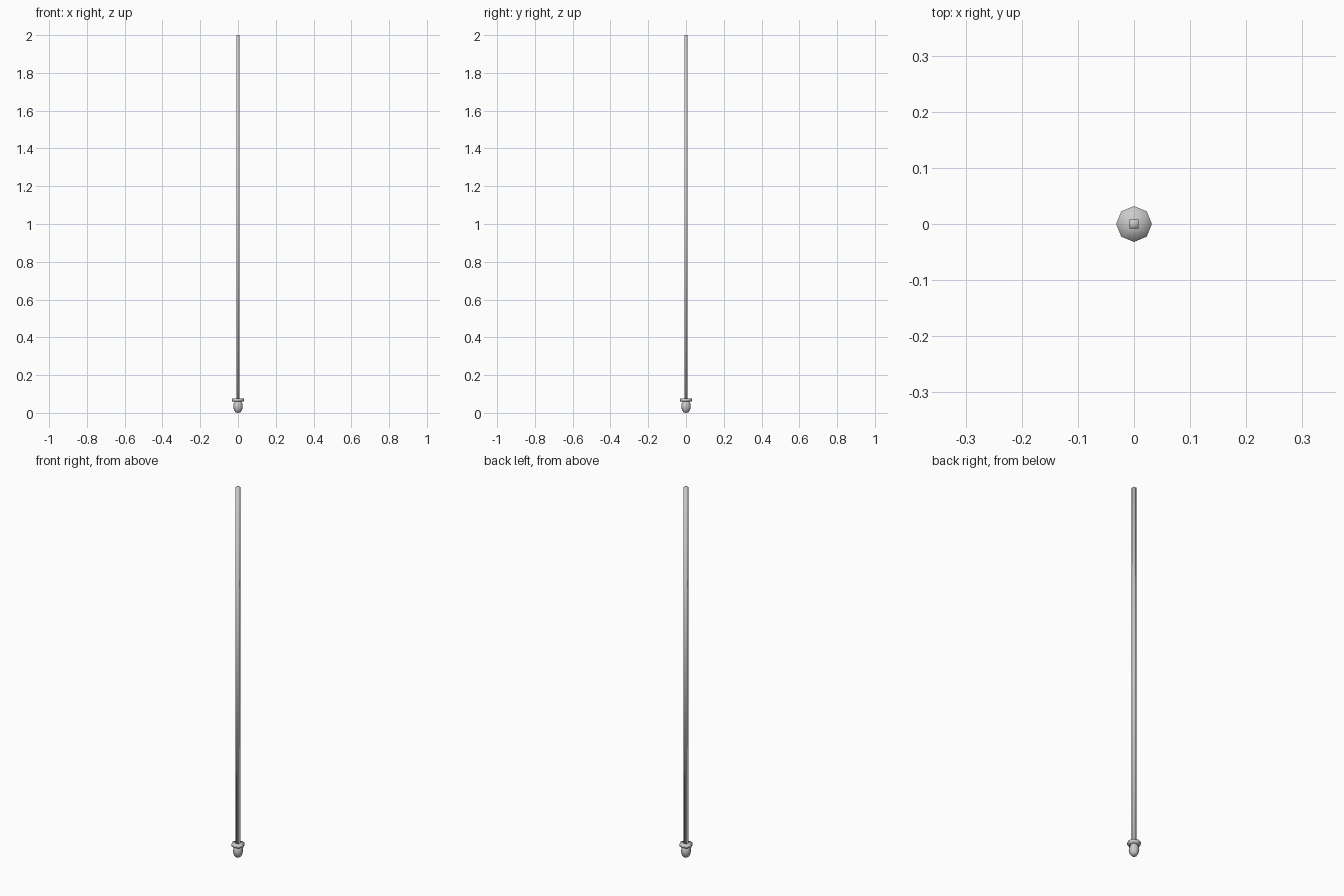
import bpy, bmesh, math

if "Cube" in bpy.data.objects:
    bpy.data.objects.remove(bpy.data.objects["Cube"])


def lathe(name, profile, sides, turn=0.0):
    """Revolve a (radius, z) profile around z; radius 0 closes to a point."""
    bm = bmesh.new()
    rings = []
    for r, z in profile:
        if r == 0:
            rings.append([bm.verts.new((0, 0, z))] * sides)
        else:
            rings.append([bm.verts.new((r * math.cos(turn + math.tau * i / sides),
                                        r * math.sin(turn + math.tau * i / sides), z))
                          for i in range(sides)])
    for a, b in zip(rings, rings[1:]):
        for i in range(sides):
            j = (i + 1) % sides
            bm.faces.new(dict.fromkeys((a[i], a[j], b[j], b[i])))
    bmesh.ops.recalc_face_normals(bm, faces=bm.faces)
    mesh = bpy.data.meshes.new(name)
    bm.to_mesh(mesh)
    bm.free()
    mesh.shade_smooth()
    obj = bpy.data.objects.new(name, mesh)
    bpy.context.collection.objects.link(obj)
    return obj


# Square rod, flat sides facing the axes
h = 0.008 * math.sqrt(2)
lathe("rod", [(0, 0.068), (h, 0.068), (h, 2.0), (0, 2.0)], 4, math.pi / 4)

# Eight-sided collar disc
lathe("collar", [(0, 0.061), (0.032, 0.061), (0.032, 0.075), (0, 0.075)], 8)

# Egg-shaped end knob
lathe("knob", [(0, 0.0), (0.013, 0.003), (0.021, 0.014), (0.025, 0.033),
               (0.023, 0.048), (0.017, 0.062), (0, 0.062)], 8)
